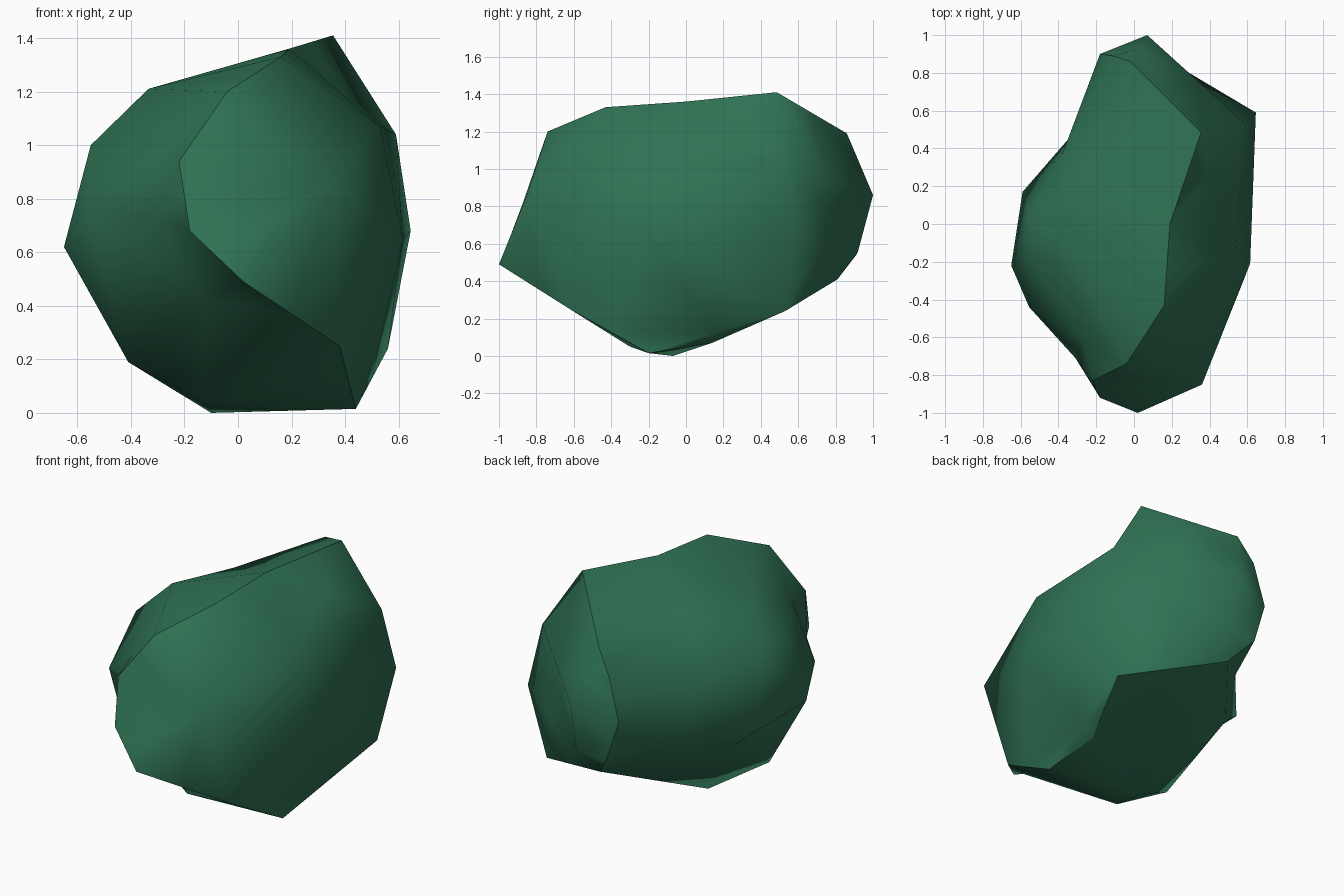
import bpy
import bmesh
from mathutils import Vector

cube = bpy.data.objects.get("Cube")
if cube:
    bpy.data.objects.remove(cube, do_unlink=True)


def make_material(name, color):
    mat = bpy.data.materials.new(name)
    mat.use_nodes = True
    mat.diffuse_color = color
    mat.node_tree.nodes["Principled BSDF"].inputs["Base Color"].default_value = color
    return mat


def halfway(here, there):
    return (Vector(here) + Vector(there)) / 2


def with_midpoints(ring):
    """Add a point halfway along every edge of a closed ring."""
    result = []
    for here, following in zip(ring, ring[1:] + ring[:1]):
        result += [Vector(here), halfway(here, following)]
    return result


def make_clump(name, ring, bumps, middle, material):
    """Skin the corners by wrapping them on a ball, then moving them into place.
    Everything is smooth except the crease that follows the ring."""
    corners = ring + [Vector(b) for b in bumps]
    bm = bmesh.new()
    for corner in corners:
        ray = corner - middle
        ray.y *= 0.7
        bm.verts.new(ray.normalized())
    bmesh.ops.convex_hull(bm, input=bm.verts[:])
    for vert, corner in zip(bm.verts, corners):
        vert.co = corner
    bmesh.ops.recalc_face_normals(bm, faces=bm.faces[:])

    bm.verts.index_update()
    for face in bm.faces:
        face.smooth = True
    for edge in bm.edges:
        low, high = sorted(v.index for v in edge.verts)
        if high < len(ring) and high - low in (1, len(ring) - 1):
            edge.smooth = False

    mesh = bpy.data.meshes.new(name)
    bm.to_mesh(mesh)
    bm.free()
    mesh.materials.append(material)
    obj = bpy.data.objects.new(name, mesh)
    bpy.context.collection.objects.link(obj)


leaf_green = make_material("leaf green", (0.029, 0.17, 0.089, 1.0))

# Crease around the clump: top ridge, front end, underside, back end
peak, saddle = (0.355, 0.485, 1.41), (0.19, 0, 1.36)
keel, heel = (0.44, -0.2, 0.015), (0.56, 0.53, 0.24)
back_brow = (-0.02, 0.86, 1.19)
top_ridge = [peak, saddle, (0.16, -0.43, 1.33)]
front_end = [(-0.04, -0.74, 1.2), (-0.22, -0.83, 0.94),
             (-0.18, -0.92, 0.68), (0.02, -1, 0.49)]
under_ridge = [(0.38, -0.62, 0.25), keel, (0.415, 0.14, 0.07), heel]
back_end = [(0.01, 0.81, 0.41), (-0.1, 0.91, 0.54), (-0.18, 0.9, 0.79),
            (-0.11, 0.89, 1.04), back_brow]
crease = with_midpoints(top_ridge + front_end + under_ridge + back_end)

# Broad rounded flank on the model's left, and the straight edges across it
shoulder, hip = (0.59, 0.53, 1.04), (0.645, 0.59, 0.68)
back_tip, back_chin = (0.07, 1, 0.86), (0.09, 0.92, 0.56)
flank = [shoulder, hip, back_tip, back_chin, (0.615, -0.21, 0.65),
         (0.36, -0.85, 0.86), (0.53, -0.2, 1.07)]
flank_edges = [(saddle, shoulder), (shoulder, back_tip), (shoulder, back_chin),
               (hip, back_chin), (back_brow, back_tip), (keel, heel)]
flank += [halfway(*edge) for edge in flank_edges]

# Valleys between the bulge and the two ends
valleys = [(-0.33, 0.47, 0.6), (-0.31, -0.71, 0.73), (-0.27, -0.62, 0.98),
           (-0.12, -0.63, 0.42)]

# Bulge on the model's right: crown, waist and base
crown = [(-0.335, -0.15, 1.21), (-0.55, -0.19, 1), (-0.2, 0.24, 1.19),
         (-0.55, 0.05, 1), (-0.38, 0.37, 0.88)]
waist = [(-0.555, -0.44, 0.75), (-0.65, -0.22, 0.62), (-0.59, 0.17, 0.57),
         (-0.47, 0.22, 0.47)]
base = [(-0.41, -0.21, 0.19), (-0.1, -0.07, 0), (-0.13, -0.3, 0.05)]

make_clump("foliage_clump", crease, flank + valleys + crown + waist + base,
           Vector((0.05, 0, 0.68)), leaf_green)
